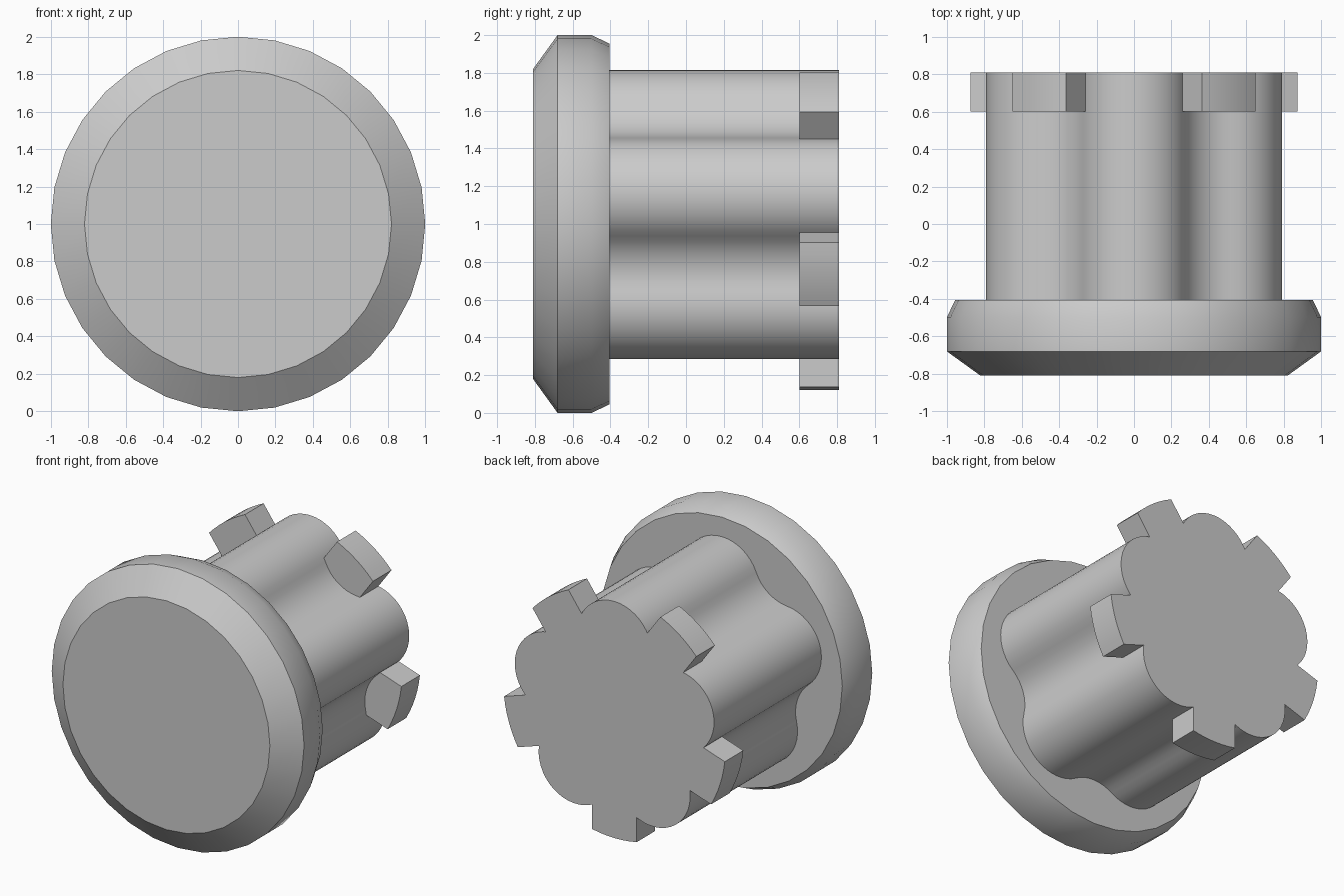
import bpy, bmesh
from math import sin, cos, radians, pi, sqrt, asin

if "Cube" in bpy.data.objects:
    bpy.data.objects.remove(bpy.data.objects["Cube"], do_unlink=True)

grey = bpy.data.materials.new("plain grey")
grey.use_nodes = True
colour = (0.6, 0.6, 0.6, 1)
grey.diffuse_color = colour
grey.node_tree.nodes["Principled BSDF"].inputs["Base Color"].default_value = colour


def finish(name, bm):
    """Turn a bmesh into a named, softly shaded object centred at z = 1."""
    bmesh.ops.recalc_face_normals(bm, faces=bm.faces)
    mesh = bpy.data.meshes.new(name)
    bm.to_mesh(mesh)
    bm.free()
    mesh.materials.append(grey)
    ob = bpy.data.objects.new(name, mesh)
    ob.location.z = 1
    bpy.context.collection.objects.link(ob)
    bpy.ops.object.select_all(action='DESELECT')
    ob.select_set(True)
    bpy.context.view_layer.objects.active = ob
    bpy.ops.object.shade_smooth_by_angle(angle=radians(30))
    return ob


def loft(name, rings):
    """Skin a list of (y, outline) rings and close both ends."""
    bm = bmesh.new()
    loops = [[bm.verts.new((x, y, z)) for x, z in pts] for y, pts in rings]
    n = len(loops[0])
    for a, b in zip(loops, loops[1:]):
        for i in range(n):
            j = (i + 1) % n
            bm.faces.new((a[i], a[j], b[j], b[i]))
    bm.faces.new(loops[0])
    bm.faces.new(loops[-1])
    return finish(name, bm)


def arc(cx, cz, r, start, end, steps):
    return [(cx + r * cos(start + (end - start) * i / steps),
             cz + r * sin(start + (end - start) * i / steps))
            for i in range(steps + 1)]


def turn(pts, a):
    return [(x * cos(a) - z * sin(a), x * sin(a) + z * cos(a)) for x, z in pts]


# Round cap with a bevelled front and a tapered back edge
cap_profile = [(-0.81, 0.82), (-0.68, 1.0), (-0.5, 1.0), (-0.405, 0.955)]
loft("round_cap", [(y, arc(0, 0, r, 0, 2 * pi, 32)[:-1]) for y, r in cap_profile])

# Five-lobed stem: convex lobes blended by tangent concave valleys
FIFTH = 2 * pi / 5
LOBE_D, LOBE_R, VALLEY_R = 0.52, 0.295, 0.29
side = LOBE_D * sin(FIFTH / 2)
tilt = asin(side / (LOBE_R + VALLEY_R))
valley_d = LOBE_D * cos(FIFTH / 2) + (LOBE_R + VALLEY_R) * cos(tilt)
sweep = FIFTH / 2 + tilt
lobe = arc(LOBE_D, 0, LOBE_R, -sweep, sweep, 16)
valley = turn(arc(valley_d, 0, VALLEY_R, pi + tilt, pi - tilt, 8), FIFTH / 2)
outline = []
for k in range(5):
    outline += turn(lobe[:-1] + valley[:-1], pi / 2 + k * FIFTH)
loft("lobed_stem", [(-0.42, outline), (0.81, outline)])

# Locking tabs filling the valleys at the back end
TAB_R, TAB_HALF = 0.88, 0.176
half = asin(TAB_HALF / TAB_R)
tab = [(0.4, -TAB_HALF)] + arc(0, 0, TAB_R, -half, half, 6) + [(0.4, TAB_HALF)]
for k in range(5):
    pts = turn(tab, -pi / 2 + k * FIFTH)
    loft(f"locking_tab_{k + 1}", [(0.6, pts), (0.81, pts)])
